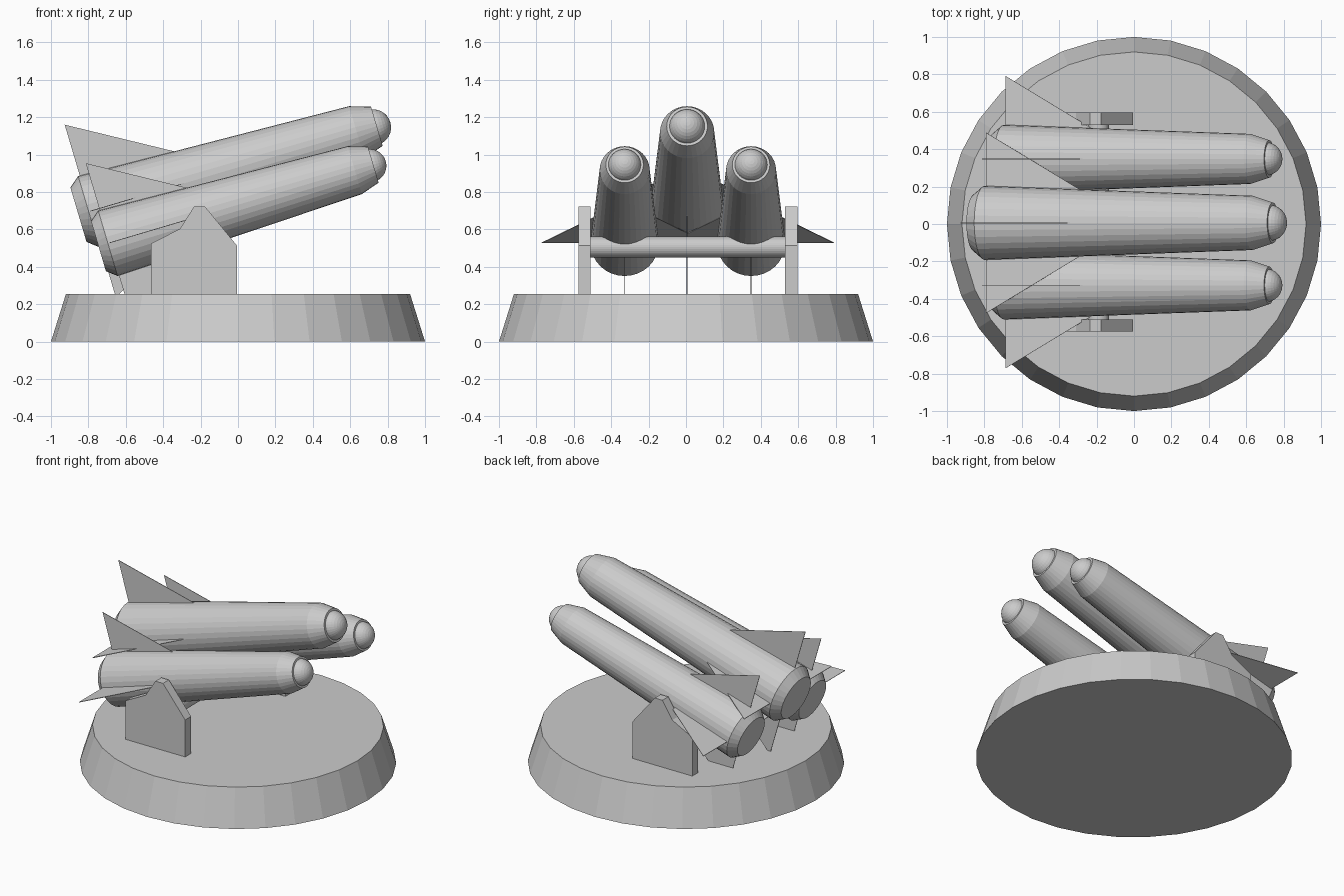
import bpy, bmesh, math
from mathutils import Matrix, Vector

cube = bpy.data.objects.get("Cube")
if cube:
    bpy.data.objects.remove(cube, do_unlink=True)

MID_Y = 0.01            # centre line of the launcher
PITCH = math.radians(16.5)

grey = bpy.data.materials.new("plain_grey")
grey.use_nodes = True
colour = (0.6, 0.6, 0.6, 1)
grey.diffuse_color = colour
grey.node_tree.nodes["Principled BSDF"].inputs["Base Color"].default_value = colour


def finish(name, bm, matrix=Matrix()):
    """Turn a bmesh into a named grey object."""
    bmesh.ops.recalc_face_normals(bm, faces=bm.faces)
    bm.transform(matrix)
    mesh = bpy.data.meshes.new(name)
    bm.to_mesh(mesh)
    bm.free()
    mesh.materials.append(grey)
    obj = bpy.data.objects.new(name, mesh)
    bpy.context.collection.objects.link(obj)
    return obj


def lathe(name, profile, matrix=Matrix(), sides=32):
    """Capped solid of revolution about z from (radius, height) pairs."""
    bm = bmesh.new()
    rings = []
    for r, z in profile:
        rings.append([bm.verts.new((r * math.cos(a), r * math.sin(a), z))
                      for a in (2 * math.pi * i / sides for i in range(sides))])
    for low, high in zip(rings, rings[1:]):
        for i in range(sides):
            j = (i + 1) % sides
            bm.faces.new((low[i], low[j], high[j], high[i]))
    bm.faces.new(rings[0][::-1])
    bm.faces.new(rings[-1])
    return finish(name, bm, matrix)


def plate(name, outline, y0, y1, matrix=Matrix()):
    """Extrude an (x, z) outline from y0 to y1."""
    bm = bmesh.new()
    face = bm.faces.new([bm.verts.new((x, y0, z)) for x, z in outline])
    moved = bmesh.ops.extrude_face_region(bm, geom=[face])["geom"]
    verts = [v for v in moved if isinstance(v, bmesh.types.BMVert)]
    bmesh.ops.translate(bm, verts=verts, vec=(0, y1 - y0, 0))
    return finish(name, bm, matrix)


def missile(name, tail, scale):
    """Tapered body, round nose and four thin fins, aimed up towards +x."""
    frame = (Matrix.Translation(Vector(tail))
             @ Matrix.Rotation(math.pi / 2 - PITCH, 4, "Y")
             @ Matrix.Scale(scale, 4))
    lathe(name + "_body",
          [(0.152, 0), (0.198, 0.057), (0.145, 1.552), (0.109, 1.664)], frame)
    bm = bmesh.new()
    bmesh.ops.create_uvsphere(bm, u_segments=32, v_segments=16, radius=0.097)
    finish(name + "_nose", bm, frame @ Matrix.Translation((0, 0, 1.642)))
    fin = [(0.1, 0.066), (0.482, 0.066), (0.16, 0.62), (0.1, 0.62)]
    for i in range(4):
        turn = Matrix.Rotation(i * math.pi / 2, 4, "Z")
        plate(f"{name}_fin_{i + 1}", fin, -0.002, 0.002, frame @ turn)


# Round plinth
lathe("base", [(1.0, 0), (0.92, 0.255)])

# Three missiles, the middle one larger and higher
missile("centre_missile", (-0.853, MID_Y - 0.004, 0.679), 1.0)
for label, side in (("left", 1), ("right", -1)):
    # The front faces -y, so the far missile sits at +y
    missile("rear_missile" if side > 0 else "front_missile",
            (-0.746, MID_Y + side * 0.338, 0.511), 0.921)

# Side brackets
bracket = [(-0.465, 0.25), (-0.465, 0.524), (-0.31, 0.604), (-0.235, 0.722),
           (-0.176, 0.722), (-0.005, 0.513), (-0.005, 0.25)]
plate("rear_bracket", bracket, MID_Y + 0.52, MID_Y + 0.585)
plate("front_bracket", bracket, MID_Y - 0.585, MID_Y - 0.52)

# Cross rod between the brackets
lathe("cross_rod", [(0.056, -0.53), (0.056, 0.53)],
      Matrix.Translation((-0.19, MID_Y, 0.505)) @ Matrix.Rotation(math.pi / 2, 4, "X"))
